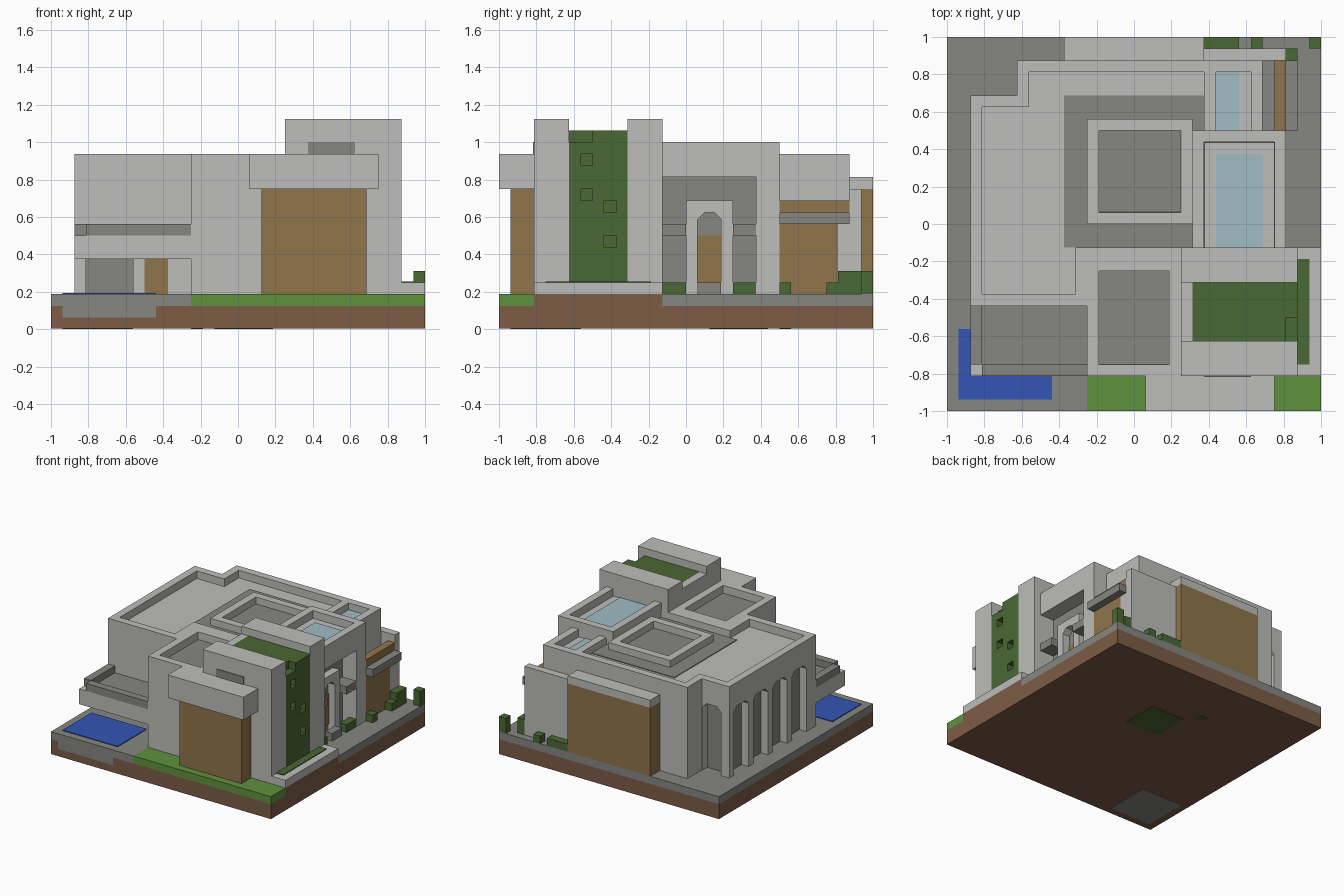
import bpy
import bmesh

UNIT = 1 / 16        # the whole building sits on a grid of this size
HALF = 16
GROUND, HEAD, ROOF = 3, 12, 15
SHEET = 0.1          # thickness of painted plates, in grid units

default = bpy.data.objects.get("Cube")
if default:
    bpy.data.objects.remove(default)


def to_linear(channel):
    return channel / 12.92 if channel < 0.04 else ((channel + 0.055) / 1.055) ** 2.4


def material(name, code):
    rgb = [to_linear(c / 255) for c in bytes.fromhex(code)]
    mat = bpy.data.materials.new(name)
    mat.use_nodes = True
    mat.diffuse_color = (*rgb, 1)
    mat.node_tree.nodes["Principled BSDF"].inputs["Base Color"].default_value = (*rgb, 1)
    return mat


light = material("light concrete", "bdbdbb")
grey = material("grey stone", "868682")
wood = material("wood", "90754a")
soil = material("soil", "7d5c46")
grass = material("grass", "60913f")
hedge = material("hedge green", "4a6833")
glass = material("pale glass", "a0bcc5")
water = material("water blue", "3355b5")


def finish(name, bm, *mats):
    """Convert grid coordinates to model units and link the object."""
    bmesh.ops.recalc_face_normals(bm, faces=bm.faces)
    for v in bm.verts:
        v.co = ((v.co.x - HALF) * UNIT, (v.co.y - HALF) * UNIT, v.co.z * UNIT)
    mesh = bpy.data.meshes.new(name)
    bm.to_mesh(mesh)
    bm.free()
    for mat in mats:
        mesh.materials.append(mat)
    obj = bpy.data.objects.new(name, mesh)
    bpy.context.collection.objects.link(obj)


def extrude(bm, axis, profile, lo, hi):
    """Solid prism of a flat profile along an axis; returns the far cap."""
    place = {"x": lambda u, w, d: (d, u, w),
             "y": lambda u, w, d: (u, d, w),
             "z": lambda u, w, d: (u, w, d)}[axis]
    near = [bm.verts.new(place(u, w, lo)) for u, w in profile]
    far = [bm.verts.new(place(u, w, hi)) for u, w in profile]
    bm.faces.new(near[::-1])
    cap = bm.faces.new(far)
    for i in range(len(near)):
        j = (i + 1) % len(near)
        bm.faces.new((near[i], near[j], far[j], far[i]))
    return cap


def rectangle(x, y):
    return [(x[0], y[0]), (x[1], y[0]), (x[1], y[1]), (x[0], y[1])]


def prism(name, mat, axis, profile, span):
    bm = bmesh.new()
    extrude(bm, axis, profile, *span)
    finish(name, bm, mat)


def box(name, mat, x, y, z):
    prism(name, mat, "z", rectangle(x, y), z)


def plate(name, mat, x, y, level):
    box(name, mat, x, y, (level, level + SHEET))


def tray(name, mat, floor, outline, z):
    """Block with a raised rim around a sunken floor."""
    bm = bmesh.new()
    cap = extrude(bm, "z", outline, *z)
    bm.normal_update()
    bmesh.ops.inset_region(bm, faces=[cap], thickness=1, use_even_offset=True)
    bmesh.ops.inset_region(bm, faces=[cap], thickness=0.01, depth=-1, use_even_offset=True)
    cap.material_index = 1
    finish(name, bm, mat, floor)


def arcade(name, mat, axis, depth, span, openings, head, top):
    """Wall with openings that have clipped upper corners."""
    profile = [(span[0], top), (span[0], GROUND)]
    clip = 0.6
    for a, b in openings:
        profile += [(a, GROUND), (a, head - clip), (a + clip, head),
                    (b - clip, head), (b, head - clip), (b, GROUND)]
    profile += [(span[1], GROUND), (span[1], top)]
    prism(name, mat, axis, profile, depth)


# Ground slab with a notch for the pool basin
full = (0, 32)
box("soil_base", soil, full, full, (SHEET / 2, 1))
notched = [(0, 0), (1, 0), (1, 7), (9, 7), (9, 0), (32, 0), (32, 32), (0, 32)]
prism("soil_layer", soil, "z", notched, (1, 2))
box("pool_basin", grey, (1, 9), (0, 7), (1, 2))
box("paving_left", grey, (0, 12), full, (2, GROUND))
box("paving_back", grey, (12, 32), (14, 32), (2, GROUND))
box("soil_side", soil, (12, 32), (3, 14), (2, GROUND))
box("front_lawn", grass, (12, 32), (0, 3), (2, GROUND))
plate("pool_water", water, (1, 9), (1, 7), GROUND)
under = (0, SHEET / 2)
box("basin_underside", grey, (1, 7), (1, 7), under)
box("planting_underside", hedge, (14, 19), (18, 23), under)
box("small_planting_underside", hedge, (12, 13), (24, 25), under)

# Main hall: recessed core, arcaded walls, roof with parapet
box("hall_core", grey, (3, 22), (10, 26), (GROUND, HEAD))
box("hall_back", light, (6, 22), (26, 30), (GROUND, HEAD))
bays = [(y, y + 3) for y in range(11, 26, 4)]
arcade("left_arcade", light, "x", (2, 3), (9, 27), bays, HEAD - 0.1, HEAD)
arcade("back_corner_arch", light, "y", (26, 27), (3, 6.2), [(3.2, 5.9)], HEAD - 0.1, HEAD)
outline = [(2, 9), (12, 9), (12, 13), (23, 13), (23, 30), (6, 30), (6, 27), (2, 27)]
tray("hall_roof", light, light, outline, (HEAD, ROOF))
plate("roof_gravel", grey, (10, 22), (14, 27), ROOF - 1)
tray("roof_skylight", light, glass, rectangle((12, 21), (16, 25)), (HEAD, ROOF))

# Wall and terrace above the pool
box("terrace_wall", light, (2, 12), (9, 10), (6, HEAD))
for i, (mat, x) in enumerate([(light, (2, 3)), (light, (7, 8)), (wood, (8, 10)), (light, (10, 12))]):
    box(f"lower_front_wall_{i}", mat, x, (9, 10), (GROUND, 6))
box("terrace_slab", light, (2, 12), (3, 9), (6, 8))
plate("terrace_floor", grey, (3, 12), (4, 9), 8)
box("terrace_front_rail", grey, (3, 12), (3, 4), (8, 9))
box("terrace_side_rail", grey, (2, 3), (4, 9), (8, 9))

# Front block with sunken roof
tray("front_block", light, grey, rectangle((12, 20), (3, 13)), (GROUND, ROOF))

# Front entrance
box("entrance_wood", wood, (18, 27), (1, 3), (GROUND, HEAD))
box("entrance_canopy", light, (17, 28), (0, 3), (HEAD, ROOF))
box("entrance_vent", grey, (22, 26), (3 - SHEET, 3), (ROOF, ROOF + 1))

# Tower: two concrete slabs around a planted wall
for side, y in (("front", (3, 6)), ("back", (11, 14))):
    box(f"tower_{side}_slab", light, (20, 30), y, (GROUND, 18))
box("tower_inner_wall", light, (20, 21), (6, 11), (GROUND, 17))
box("hedge_core", hedge, (21, 29), (6, 11), (GROUND, 17))
dents = {(7, 14), (7, 11), (9, 10), (9, 7), (6, 16), (7, 16)}
bm = bmesh.new()
for y in range(6, 11):
    for z in range(4, 17):
        if (y, z) not in dents:
            extrude(bm, "z", rectangle((29, 30), (y, y + 1)), z, z + 1)
finish("hedge_face", bm, hedge)
box("tower_plinth", light, (20, 32), (3, 14), (GROUND, 4))
plate("plinth_planting", hedge, (30, 31), (4, 13), 4)

# Right wing: overhanging roof above a recessed doorway
box("right_wing_wall", grey, (21, 27), (14, 24), (GROUND, 13))
box("right_wing_pier", light, (27, 29), (22, 24), (GROUND, 13))
tray("right_wing_roof", light, light, rectangle((21, 29), (13, 24)), (13, ROOF + 1))
plate("right_wing_glass", glass, (23, 27), (14, 22), ROOF)
arcade("door_arch", light, "x", (27, 28), (16, 20), [(17, 19)], 10, 11)
box("side_door", wood, (27, 27 + SHEET), (17, 19), (4, 8))
box("door_step", grey, (28, 29), (17, 19), (GROUND, 4))
for side, y in (("front", (14, 16)), ("back", (20, 22))):
    box(f"door_ledge_{side}", grey, (27, 29), y, (8, 9))
    box(f"door_bush_{side}", hedge, (28, 29), y, (GROUND, 4))

# Back right wing
tray("back_wing", light, light, rectangle((22, 27), (23, 30)), (GROUND, ROOF))
plate("back_wing_glass", glass, (23, 25), (24, 29), ROOF - 1)
box("back_wing_gutter", grey, (27, 28), (24, 30), (GROUND, 10))
box("side_wood_wall", wood, (28, 29), (24, 29), (GROUND, 9))
box("side_wood_top", wood, (28, 29), (24, 30), (10, 11))
box("side_ledge", grey, (28, 30), (24, 30), (9, 10))
box("corner_post", light, (28, 29), (29, 30), (GROUND, 9))
box("back_wing_wall", light, (22, 29), (30, 31), (GROUND, HEAD))

# Back timber panel and its cap
box("back_wood_panel", wood, (10, 22), (30, 32), (GROUND, HEAD))
box("back_panel_cap", light, (10, 22), (30, 32), (HEAD, HEAD + 1))

# Bushes along the paving edge
bushes = [((29, 30), (24, 25), 4), ((29, 30), (28, 29), 4), ((29, 30), (29, 31), 5),
          ((31, 32), (31, 32), 5), ((22, 25), (31, 32), 4), ((26, 27), (31, 32), 4)]
for i, (x, y, top) in enumerate(bushes):
    box(f"bush_{i}", hedge, x, y, (GROUND, top))
